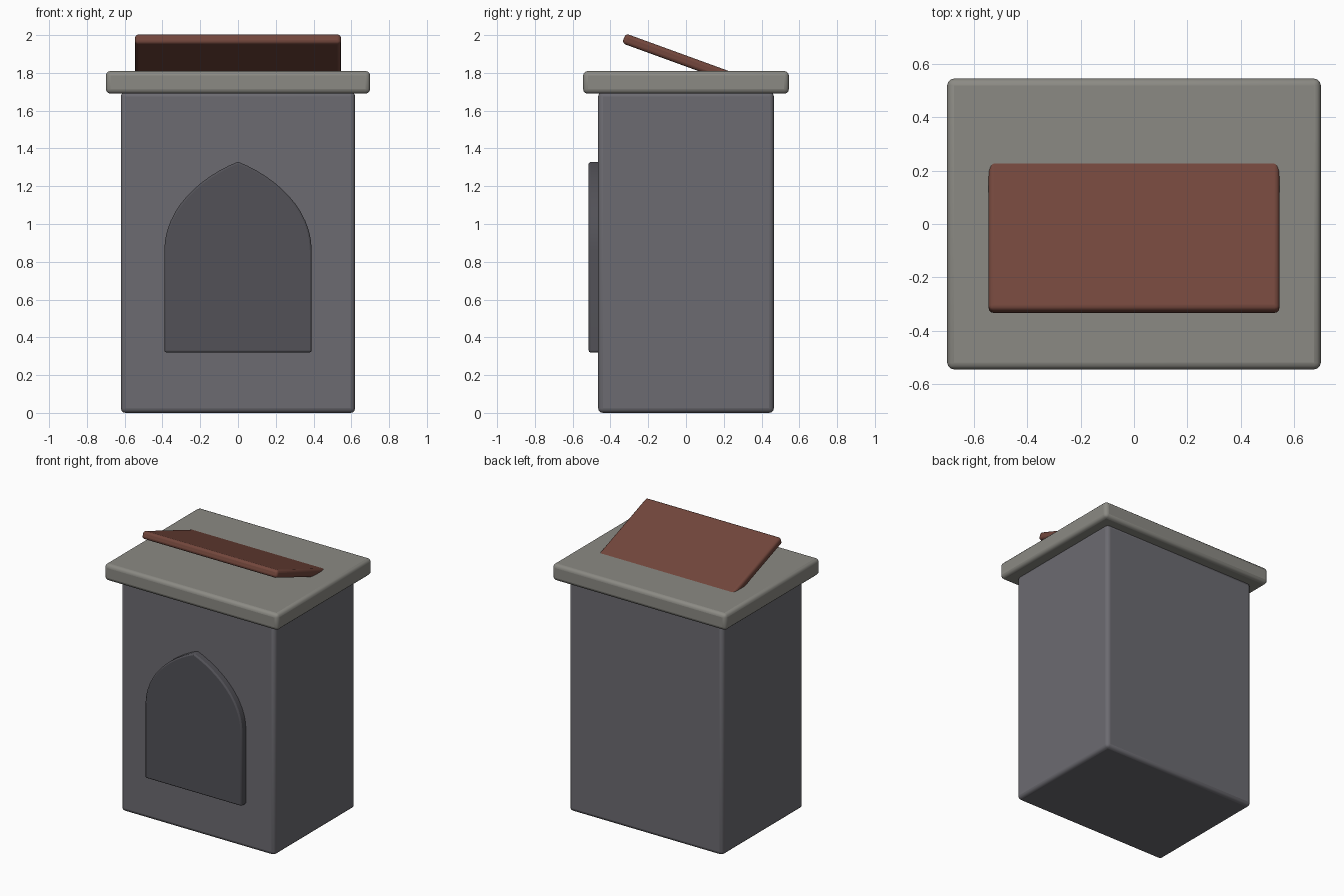
import bpy, bmesh, math
from mathutils import Vector, geometry

if "Cube" in bpy.data.objects:
    bpy.data.objects.remove(bpy.data.objects["Cube"])


def finish(name, bm, color, bevel, segments):
    bmesh.ops.recalc_face_normals(bm, faces=bm.faces[:])
    mesh = bpy.data.meshes.new(name)
    bm.to_mesh(mesh)
    bm.free()
    ob = bpy.data.objects.new(name, mesh)
    bpy.context.collection.objects.link(ob)
    mat = bpy.data.materials.new(name + "_material")
    mat.diffuse_color = (*color, 1)
    mat.use_nodes = True
    mat.node_tree.nodes["Principled BSDF"].inputs["Base Color"].default_value = mat.diffuse_color
    mesh.materials.append(mat)
    mod = ob.modifiers.new("Bevel", 'BEVEL')
    mod.width, mod.segments = bevel, segments
    mod.limit_method, mod.angle_limit = 'ANGLE', math.radians(30)
    bpy.ops.object.select_all(action='DESELECT')
    bpy.context.view_layer.objects.active = ob
    ob.select_set(True)
    bpy.ops.object.shade_smooth_by_angle(angle=math.radians(30))
    return ob


def box(name, size, location, color, bevel):
    bm = bmesh.new()
    bmesh.ops.create_cube(bm, size=1)
    bmesh.ops.scale(bm, vec=size, verts=bm.verts)
    ob = finish(name, bm, color, bevel, 3)
    ob.location = location
    return ob


# Stone body and overhanging top slab
box("pedestal_body", (1.24, 0.93, 1.70), (0, 0, 0.855), (0.15, 0.147, 0.165), 0.025).location.z = 0.85
box("top_slab", (1.40, 1.09, 0.12), (0, 0, 1.75), (0.26, 0.255, 0.23), 0.025)

# Tilted wooden reading board, its back edge sunk into the slab
board = box("reading_board", (1.09, 0.70, 0.055), (0, 0, 1.863), (0.17, 0.062, 0.045), 0.018)
board.rotation_euler.x = math.radians(-20)

# Pointed-arch panel on the front face
curve = geometry.interpolate_bezier(Vector((0.39, 0.86)), Vector((0.39, 1.08)),
                                    Vector((0.20, 1.25)), Vector((0, 1.33)), 13)
right = [(0.39, 0.32)] + [(p.x, p.y) for p in curve]
outline = right + [(-x, z) for x, z in reversed(right[:-1])]
bm = bmesh.new()
face = bm.faces.new([bm.verts.new((x, -0.515, z)) for x, z in outline])
ext = bmesh.ops.extrude_face_region(bm, geom=[face])
bmesh.ops.translate(bm, vec=(0, 0.07, 0),
                    verts=[g for g in ext["geom"] if isinstance(g, bmesh.types.BMVert)])
finish("arch_panel", bm, (0.085, 0.083, 0.096), 0.01, 2)
